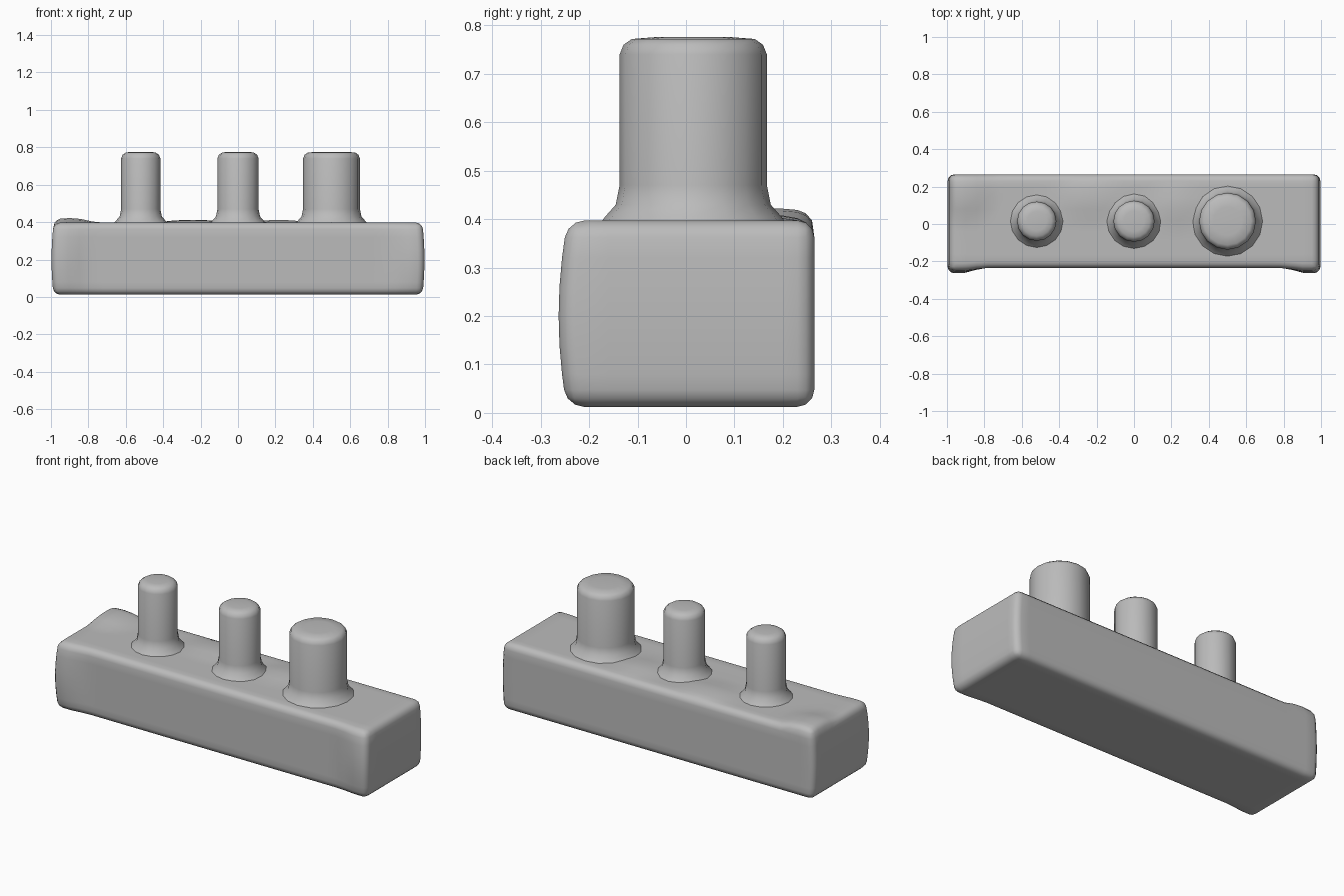
import bpy, bmesh, math
from mathutils import Vector

cube = bpy.data.objects.get("Cube")
if cube:
    bpy.data.objects.remove(cube, do_unlink=True)

grey = bpy.data.materials.new("plain grey")
grey.use_nodes = True
grey.diffuse_color = (0.5, 0.5, 0.5, 1)
grey.node_tree.nodes["Principled BSDF"].inputs["Base Color"].default_value = (0.5, 0.5, 0.5, 1)


def finish(bm, name, angle=40):
    bmesh.ops.recalc_face_normals(bm, faces=bm.faces)
    mesh = bpy.data.meshes.new(name)
    bm.to_mesh(mesh)
    bm.free()
    obj = bpy.data.objects.new(name, mesh)
    bpy.context.collection.objects.link(obj)
    mesh.materials.append(grey)
    bpy.ops.object.select_all(action='DESELECT')
    obj.select_set(True)
    bpy.context.view_layer.objects.active = obj
    bpy.ops.object.shade_smooth_by_angle(angle=math.radians(angle))
    return obj


def bump(v, x, y, rx, ry):
    """Soft falloff around a point in plan."""
    d = ((v.x - x) / rx) ** 2 + ((v.y - y) / ry) ** 2
    return max(0, 1 - d)


# Base block: rounded box with slightly uneven top and swollen front corners
bm = bmesh.new()
bmesh.ops.create_cube(bm, size=1)
for v in bm.verts:
    v.co = Vector((v.co.x * 1.97, 0.015 + v.co.y * 0.5, 0.205 + v.co.z * 0.385))
bmesh.ops.bevel(bm, geom=bm.edges[:], offset=0.035, segments=3, profile=0.5, affect='EDGES')
for axis, lo, hi, step in ((0, -0.9, 0.92, 0.06), (1, -0.16, 0.2, 0.06), (2, 0.08, 0.35, 0.06)):
    for i in range(int((hi - lo) / step) + 1):
        normal = Vector([float(k == axis) for k in range(3)])
        bmesh.ops.bisect_plane(bm, geom=bm.verts[:] + bm.edges[:] + bm.faces[:],
                               plane_co=normal * (lo + i * step), plane_no=normal)
for v in bm.verts:
    c = v.co
    if c.z > 0.37:
        c.z += 0.025 * bump(c, -0.9, 0.17, 0.14, 0.16)
        c.z += 0.015 * bump(c, -0.24, 0.13, 0.2, 0.12)
        c.z += 0.015 * bump(c, 0.22, 0.1, 0.16, 0.12)
    if c.y < -0.2:
        end = max(0, min(1, (abs(c.x) - 0.8) / 0.1))
        c.y -= 0.028 * end * max(0, 1 - ((c.z - 0.2) / 0.24) ** 2)
    c.x *= 1 + 0.012 * max(0, 1 - ((c.z - 0.2) / 0.2) ** 2)
finish(bm, "base_block", 50)


# Pegs: turned profiles with a flared foot and rounded top edge
def peg(name, x, r, sides=16):
    profile = ((r + 0.045, 0.385), (r + 0.03, 0.405), (r + 0.008, 0.43), (r, 0.47), (r, 0.74),
               (r - 0.008, 0.76), (r - 0.025, 0.772), (r * 0.5, 0.776))
    bm = bmesh.new()
    rings = [[bm.verts.new((x + pr * math.cos(math.tau * i / sides),
                            0.015 + pr * math.sin(math.tau * i / sides), z))
              for i in range(sides)] for pr, z in profile]
    for a, b in zip(rings, rings[1:]):
        for i in range(sides):
            j = (i + 1) % sides
            bm.faces.new((a[i], a[j], b[j], b[i]))
    bm.faces.new(rings[-1])
    bm.faces.new(rings[0][::-1])
    finish(bm, name)


peg("right_peg", -0.52, 0.105)
peg("middle_peg", 0.0, 0.11)
peg("left_wide_peg", 0.5, 0.152)
